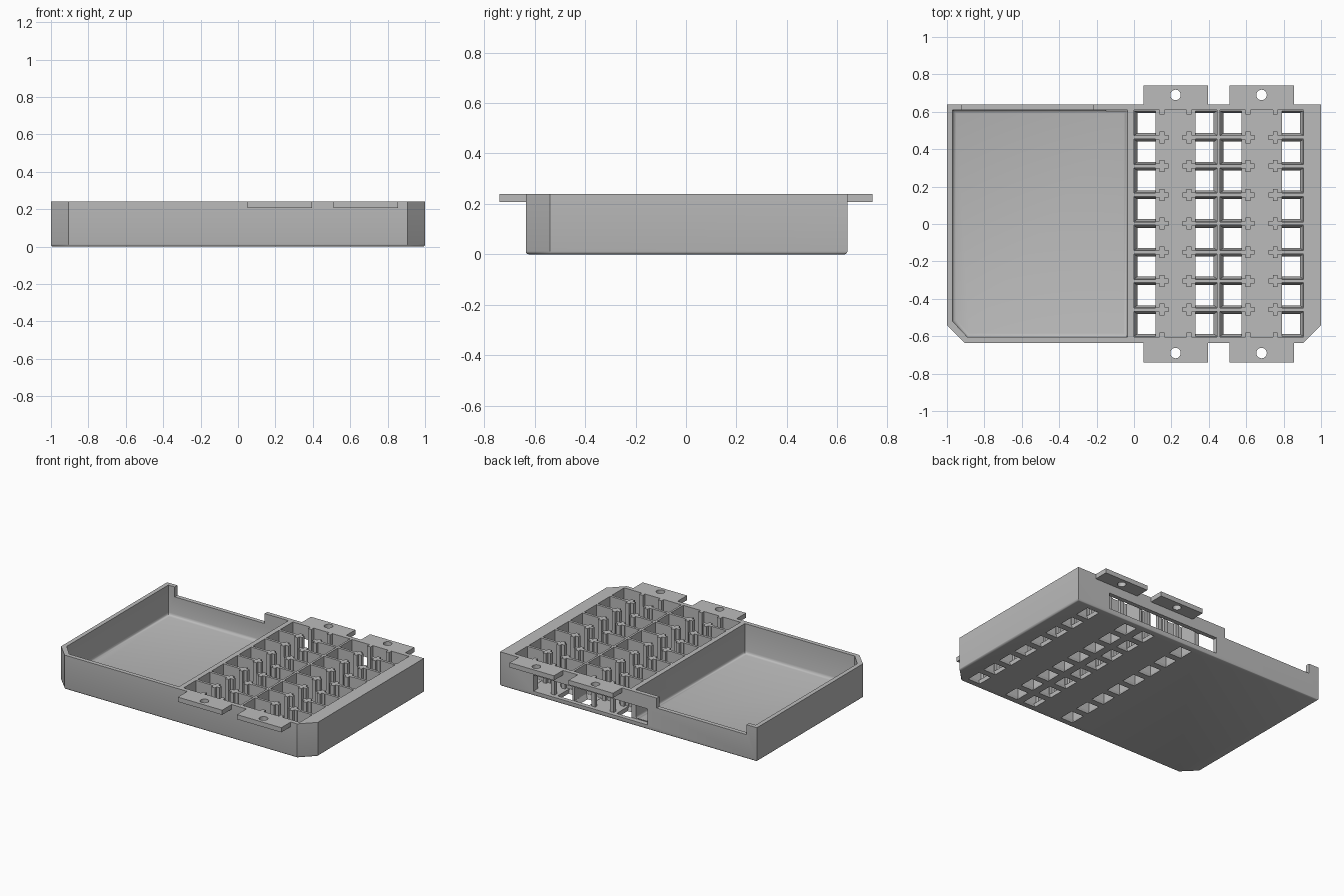
import bpy, bmesh, math

default = bpy.data.objects.get("Cube")
if default:
    bpy.data.objects.remove(default, do_unlink=True)

# One flat grey plastic
grey = bpy.data.materials.new("grey_plastic")
grey.use_nodes = True
GREY = (0.5, 0.5, 0.5, 1)
grey.diffuse_color = GREY
grey.node_tree.nodes["Principled BSDF"].inputs["Base Color"].default_value = GREY

TOP, FLOOR = 0.24, 0.03
FRONT, BACK = -0.605, 0.61          # inner faces of the front and back walls
PITCH, MID_Y = 0.1535, 0.0025       # row spacing of the compartments
BAYS = (0.0, 0.46)                  # left edge of each compartment bay
BAY_W = 0.445


def finish(name, bm):
    bmesh.ops.recalc_face_normals(bm, faces=bm.faces)
    mesh = bpy.data.meshes.new(name)
    bm.to_mesh(mesh)
    bm.free()
    mesh.materials.append(grey)
    obj = bpy.data.objects.new(name, mesh)
    bpy.context.collection.objects.link(obj)
    return obj


def add_prism(bm, low, high, z0, z1):
    """Close a solid between two matching outlines."""
    a = [bm.verts.new((x, y, z0)) for x, y in low]
    b = [bm.verts.new((x, y, z1)) for x, y in high]
    bm.faces.new(a[::-1])
    bm.faces.new(b)
    for i in range(len(a)):
        j = (i + 1) % len(a)
        bm.faces.new((a[i], a[j], b[j], b[i]))


def rect(x0, x1, y0, y1):
    return [(x0, y0), (x1, y0), (x1, y1), (x0, y1)]


def add_box(bm, x0, x1, y0, y1, z0, z1):
    add_prism(bm, rect(x0, x1, y0, y1), rect(x0, x1, y0, y1), z0, z1)


def rounded_tray(name, outline, z0, z1, radius):
    """Prism with a rounded bottom edge."""
    bm = bmesh.new()
    add_prism(bm, outline, outline, z0, z1)
    edges = [e for e in bm.edges if all(abs(v.co.z - z0) < 1e-5 for v in e.verts)]
    bmesh.ops.bevel(bm, geom=edges, offset=radius, segments=3, profile=0.5,
                    affect='EDGES')
    return finish(name, bm)


def cut(obj, cutter):
    mod = obj.modifiers.new("cut", 'BOOLEAN')
    mod.operation = 'DIFFERENCE'
    mod.solver = 'EXACT'
    mod.object = cutter
    bpy.context.view_layer.objects.active = obj
    bpy.ops.object.modifier_apply(modifier=mod.name)
    bpy.data.objects.remove(cutter, do_unlink=True)


def box_cutter(*size):
    bm = bmesh.new()
    add_box(bm, *size)
    return finish("cutter", bm)


# Case body with chamfered front corners
case = rounded_tray("case_body", [(-0.905, -0.635), (0.905, -0.635), (1, -0.54),
                                  (1, 0.64), (-1, 0.64), (-1, -0.54)], 0, TOP, 0.012)

# Open tray on one half
cut(case, rounded_tray("cutter", [(-0.89, FRONT), (-0.035, FRONT), (-0.035, BACK),
                                  (-0.97, BACK), (-0.97, -0.52)], FLOOR, 0.3, 0.02))

# Compartment bays on the other half
for x in BAYS:
    cut(case, box_cutter(x, x + BAY_W, FRONT, BACK, FLOOR, 0.3))

# Back wall: lowered rim and cable slot
cut(case, box_cutter(-0.92, -0.22, 0.6, 0.7, 0.17, 0.3))
cut(case, box_cutter(-0.15, 0.74, 0.605, 0.7, FLOOR + 0.002, 0.145))

# Floor windows with sloped outer sides
bm = bmesh.new()
for x in BAYS:
    for row in range(8):
        y = MID_Y + (row - 3.5) * PITCH
        for edge, sign in ((x, 1), (x + BAY_W, -1)):
            outer, inner = edge + sign * 0.02, edge + sign * 0.115
            low = rect(*sorted((outer, inner)), y - 0.053, y + 0.053)
            high = rect(*sorted((edge, inner)), y - 0.066, y + 0.066)
            add_prism(bm, low, high, -0.002, FLOOR + 0.001)
cut(case, finish("cutter", bm))

# Ribs between rows, ending in cross-shaped posts
ribs, posts = bmesh.new(), bmesh.new()
for x in BAYS:
    for k in range(-4, 5):
        y = MID_Y + k * PITCH
        for edge, sign in ((x, 1), (x + BAY_W, -1)):
            def span(a, b):
                return sorted((edge + sign * a, edge + sign * b))

            def clip(half):
                return max(y - half, FRONT), min(y + half, BACK)
            if abs(k) < 4:
                add_box(ribs, *span(0, 0.14), y - 0.009, y + 0.009, FLOOR, TOP)
                add_box(posts, *span(0.115, 0.185), y - 0.013, y + 0.013, FLOOR, TOP)
            add_box(posts, *span(0.137, 0.163), *clip(0.032), FLOOR, TOP)
finish("compartment_ribs", ribs)
finish("cross_posts", posts)

# Screw tabs front and back
for side, sign, wall in (("front", -1, 0.635), ("back", 1, 0.64)):
    for n, x in enumerate((0.05, 0.51)):
        y0, y1 = sorted((sign * wall, sign * 0.74))
        tab = box_cutter(x, x + 0.345, y0, y1, 0.207, TOP)
        tab.name = f"{side}_screw_tab_{n + 1}"
        bm = bmesh.new()
        circle = [(x + 0.172 + 0.028 * math.cos(t * math.tau / 24),
                   sign * 0.69 + 0.028 * math.sin(t * math.tau / 24)) for t in range(24)]
        add_prism(bm, circle, circle, 0.1, 0.3)
        cut(tab, finish("cutter", bm))

# Soft shading only on the rounded bottom edges
bpy.ops.object.select_all(action='DESELECT')
case.select_set(True)
bpy.context.view_layer.objects.active = case
bpy.ops.object.shade_smooth_by_angle(angle=math.radians(35))
